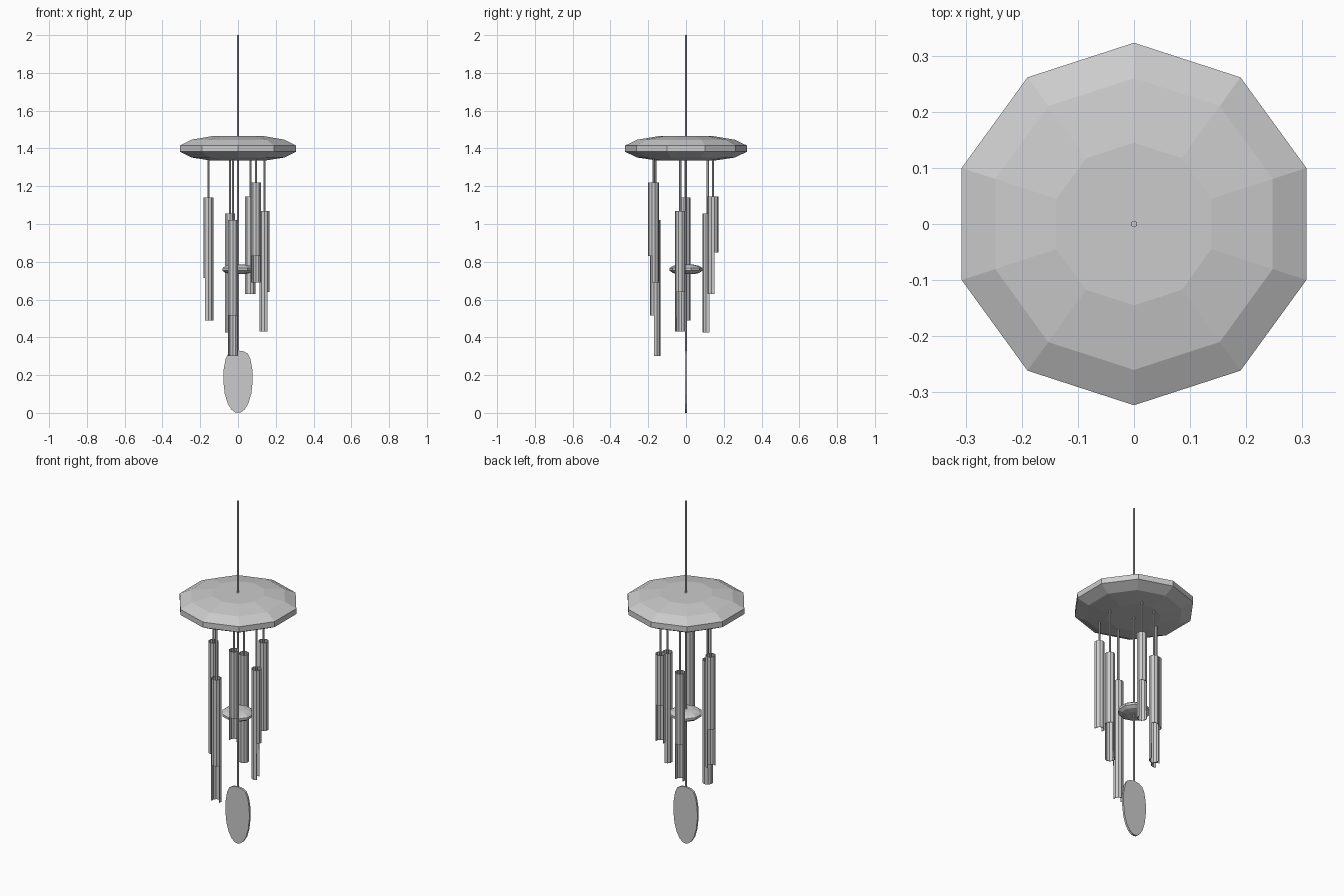
import bpy, bmesh
from math import cos, sin, radians, pi

if "Cube" in bpy.data.objects:
    bpy.data.objects.remove(bpy.data.objects["Cube"])

SIDES = 10


def finish(bm, name):
    bmesh.ops.recalc_face_normals(bm, faces=bm.faces)
    me = bpy.data.meshes.new(name)
    bm.to_mesh(me)
    bm.free()
    ob = bpy.data.objects.new(name, me)
    bpy.context.collection.objects.link(ob)
    return ob


def ring(bm, x, y, z, r, n=SIDES):
    # decagon with a corner on the +y axis
    return [bm.verts.new((x + r * cos(pi / 2 + 2 * pi * i / n),
                          y + r * sin(pi / 2 + 2 * pi * i / n), z)) for i in range(n)]


def bridge(bm, a, b):
    n = len(a)
    return [bm.faces.new((a[i], a[(i + 1) % n], b[(i + 1) % n], b[i])) for i in range(n)]


def lathe(name, x, y, profile, n=SIDES):
    bm = bmesh.new()
    rings = [ring(bm, x, y, z, r, n) for r, z in profile]
    for a, b in zip(rings, rings[1:]):
        bridge(bm, a, b)
    bm.faces.new(rings[0])
    bm.faces.new(rings[-1])
    return finish(bm, name)


def cord(name, x, y, z0, z1):
    return lathe(name, x, y, [(0.006, z0), (0.006, z1)], 6)


def chime(name, x, y, z0, z_cut, z1, angle, r=0.028):
    # open tube, lower part has its outward-facing sides cut away
    bm = bmesh.new()
    low, mid, top = (ring(bm, x, y, z, r) for z in (z0, z_cut, z1))
    bridge(bm, mid, top)
    d = (cos(radians(angle)), sin(radians(angle)))
    cut = []
    for f in bridge(bm, low, mid):
        c = f.calc_center_median()
        if ((c.x - x) * d[0] + (c.y - y) * d[1]) / r > 0.4:
            cut.append(f)
    bmesh.ops.delete(bm, geom=cut, context='FACES')
    ob = finish(bm, name)
    mod = ob.modifiers.new("wall", 'SOLIDIFY')
    mod.thickness = 0.004
    mod.offset = -1


# canopy and striker discs
lathe("canopy", 0, 0, [(0.145, 1.335), (0.26, 1.352), (0.323, 1.383),
                       (0.323, 1.415), (0.26, 1.446), (0.145, 1.465)])
lathe("striker", 0, 0, [(0.039, 0.734), (0.07, 0.741), (0.087, 0.753),
                        (0.087, 0.766), (0.07, 0.778), (0.039, 0.785)])

# central cord
cord("main_cord", 0, 0, 0.31, 2.0)

# chimes: x, y, bottom, cut height, top, direction of the cut
chimes = [
    (-0.157, -0.003, 0.49, 0.715, 1.14, 162),
    (-0.042, 0.115, 0.425, 0.64, 1.055, 90),
    (-0.027, -0.162, 0.30, 0.515, 1.02, -90),
    (0.065, 0.143, 0.63, 0.85, 1.145, 90),
    (0.095, -0.172, 0.69, 0.83, 1.22, -90),
    (0.141, -0.03, 0.43, 0.64, 1.07, 18),
]
for i, (x, y, z0, zc, z1, ang) in enumerate(chimes, 1):
    chime(f"chime_{i}", x, y, z0, zc, z1, ang)
    cord(f"chime_cord_{i}", x, y, z1 - 0.04, 1.35)
    # pin that hangs the tube on its cord
    bpy.ops.mesh.primitive_cylinder_add(vertices=6, radius=0.003, depth=0.052,
                                        location=(x, y, z1 - 0.035),
                                        rotation=(0, pi / 2, 0))
    bpy.context.object.name = f"chime_pin_{i}"

# wind sail: egg-shaped flat plate
half = [(0.016, 0.003), (0.035, 0.018), (0.055, 0.05), (0.07, 0.1), (0.078, 0.17),
        (0.076, 0.23), (0.066, 0.285), (0.052, 0.313), (0.03, 0.326)]
outline = [(0, 0)] + half + [(0, 0.33)] + [(-x, z) for x, z in reversed(half)]
bm = bmesh.new()
f = bm.faces.new([bm.verts.new((x, -0.006, z)) for x, z in outline])
ext = bmesh.ops.extrude_face_region(bm, geom=[f])
bmesh.ops.translate(bm, vec=(0, 0.012, 0),
                    verts=[v for v in ext["geom"] if isinstance(v, bmesh.types.BMVert)])
if not f.is_valid or len([g for g in bm.faces if len(g.verts) > 4]) < 2:
    bm.faces.new([v for v in bm.verts if v.co.y < 0])
finish(bm, "wind_sail")
